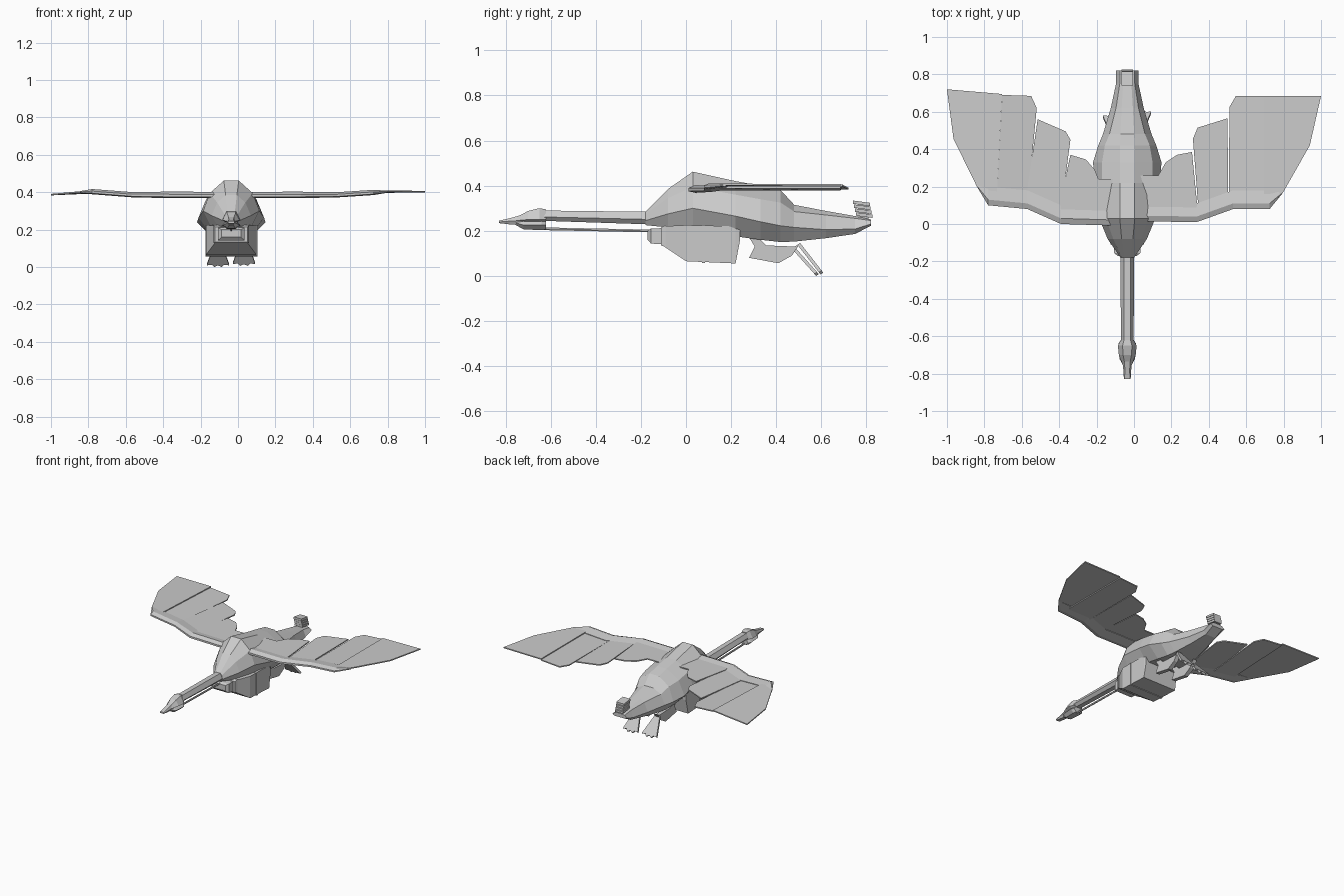
import bpy, bmesh, math
from mathutils import Vector

CX = -0.036  # body centre line
grey = bpy.data.materials.new("plain grey")
grey.diffuse_color = (0.6, 0.6, 0.6, 1)


def make(name, verts, faces):
    me = bpy.data.meshes.new(name)
    me.from_pydata(verts, [], faces)
    bm = bmesh.new()
    bm.from_mesh(me)
    bmesh.ops.recalc_face_normals(bm, faces=bm.faces)
    bm.to_mesh(me)
    bm.free()
    me.materials.append(grey)
    ob = bpy.data.objects.new(name, me)
    bpy.context.collection.objects.link(ob)
    return ob


def loft(name, rings):
    """Skin a row of equal-sized point rings and cap both ends."""
    n = len(rings[0])
    verts = [p for r in rings for p in r]
    faces = [tuple(range(n)), tuple(range((len(rings) - 1) * n, len(rings) * n))]
    for i in range(len(rings) - 1):
        for j in range(n):
            k = (j + 1) % n
            faces.append((i * n + j, i * n + k, i * n + n + k, i * n + n + j))
    return make(name, verts, faces)


def sym_ring(y, half):
    """Ring at depth y from (half width, z) points listed top to bottom."""
    return ([(CX + w, y, z) for w, z in half]
            + [(CX - w, y, z) for w, z in reversed(half)])


def rect(y, w, z0, z1):
    return sym_ring(y, [(w, z1), (w, z0)])


def hexa(y, w, z0, zm, z1, t=0.5):
    return sym_ring(y, [(w * t, z1), (w, zm), (w * t, z0)])


def side_prism(name, profile, x, width):
    return loft(name, [[(x + s * width / 2, y, z) for y, z in profile] for s in (-1, 1)])


# Body: eight-sided sections
# y, top half width/z, shoulder half width/z, side half width/z, bottom half width/z
body = [
    (-0.18, .018, .285, .030, .272, .036, .245, .020, .225),
    (-0.08, .030, .385, .075, .345, .105, .275, .070, .215),
    (0.03, .040, .462, .115, .395, .150, .300, .100, .200),
    (0.22, .039, .420, .135, .360, .175, .265, .110, .175),
    (0.33, .038, .400, .135, .340, .183, .240, .105, .160),
    (0.42, .038, .380, .120, .325, .155, .222, .095, .150),
    (0.48, .037, .315, .095, .285, .130, .215, .085, .152),
    (0.62, .030, .288, .060, .270, .088, .205, .060, .167),
    (0.75, .022, .265, .040, .255, .060, .208, .040, .186),
    (0.82, .022, .250, .040, .245, .060, .230, .040, .222),
]
loft("body", [sym_ring(b[0], list(zip(b[1::2], b[2::2]))) for b in body])

# Neck, head and beak
loft("neck", [hexa(-0.66, .034, .245, .262, .290), hexa(-0.15, .036, .228, .25, .284)])
loft("head", [hexa(-0.755, .024, .232, .245, .258), hexa(-0.70, .045, .238, .25, .288),
              hexa(-0.65, .050, .238, .25, .300), hexa(-0.62, .034, .240, .25, .295)])
loft("jaw", [hexa(-0.755, .022, .225, .235, .245), hexa(-0.72, .042, .206, .225, .248),
             hexa(-0.64, .048, .203, .225, .248), hexa(-0.62, .034, .206, .225, .245)])
loft("beak", [hexa(-0.83, .018, .234, .239, .245, .8), hexa(-0.78, .021, .228, .243, .256, .6),
              hexa(-0.73, .026, .225, .245, .270, .6)])

# Thin rod running under the neck to the nose of the box
loft("under_rod", [hexa(-0.64, .006, .203, .209, .215), hexa(-0.15, .006, .193, .199, .205)])

# Cargo box with tapered front, snout and strap
loft("cargo_box", [rect(-0.10, .085, .132, .22), rect(0.0, .135, .065, .225),
                   rect(0.22, .135, .055, .22), rect(0.24, .132, .16, .215)])
loft("box_front_frame", [rect(-0.11, .088, .135, .215), rect(-0.09, .095, .128, .225)])
loft("box_strap", [rect(0.07, .139, .058, .225), rect(0.085, .139, .057, .225)])
loft("snout", [rect(-0.17, .052, .160, .200), rect(-0.155, .070, .143, .210),
               rect(-0.09, .072, .140, .212)])

# Stacked tail block, leaning slightly
for i in range(4):
    z = 0.262 + i * 0.0175
    y = 0.790 - i * 0.004
    pts = [[(CX + sx * .031, y + sy * .037, zz + sy * -.005)
            for sx, sy in ((-1, -1), (1, -1), (1, 1), (-1, 1))] for zz in (z, z + .0145)]
    loft("tail_block_%d" % i, pts)
loft("tail_post", [rect(0.765, .022, .235, .328), rect(0.81, .022, .232, .322)])

# Legs and webbed feet
thigh = [(.28, .17), (.32, .17), (.355, .135), (.48, .13), (.505, .142),
         (.47, .09), (.41, .056), (.28, .08), (.305, .13)]
fan = [(-.018, 0), (.018, 0), (.060, .93), (.033, .90), (.020, 1),
       (0, .93), (-.020, 1), (-.033, .90), (-.060, .93)]
for side, x, top, tip in (("left", -0.107, (.475, .125), (.583, .004)),
                          ("right", 0.032, (.50, .142), (.603, .010))):
    side_prism(side + "_leg", thigh, x, 0.03)
    rings = []
    for dy, dz in ((-.006, -.004), (.006, .004)):
        rings.append([(x + u, top[0] + (tip[0] - top[0]) * v + dy,
                       top[1] + (tip[1] - top[1]) * v + dz) for u, v in fan])
    loft(side + "_foot", rings)


def wing_z(x):
    """Height of the wing's mid plane along the span."""
    pts = [(0, .385), (.56, .386), (.78, .403), (1.0, .394)]
    x = abs(x)
    for (a, za), (b, zb) in zip(pts, pts[1:]):
        if x <= b:
            return za + (zb - za) * (x - a) / (b - a)
    return pts[-1][1]


def feather(name, outline, step, tip_drop):
    """Thin plate following the wing plane, lowered a little toward the tip."""
    rings = []
    for t in (-.004, .004):
        rings.append([(x, y, wing_z(x) + step + t - tip_drop * max(0, abs(x) - .8) / .2)
                      for x, y in outline])
    loft(name, rings)


# Wings: arm leading edge, then feather plates with narrow gaps
wings = {
    "left": (.010,
             [(-.06, -.01), (-.39, 0), (-.57, .08), (-.78, .10), (-.84, .20)],
             [[(-.06, .03), (-.385, .03), (-.396, .11), (-.34, .37), (-.257, .345),
               (-.21, .29), (-.19, .24), (-.06, .24)],
              [(-.39, .03), (-.565, .10), (-.570, .19), (-.515, .56), (-.365, .495),
               (-.34, .45), (-.386, .10)],
              [(-.565, .10), (-.735, .12), (-.705, .69), (-.55, .685), (-.52, .62), (-.562, .185)],
              [(-.735, .12), (-.78, .12), (-.84, .20), (-.965, .455), (-1.0, .72), (-.705, .695)]]),
    "right": (-.006,
              [(.0, .015), (.335, .01), (.53, .08), (.725, .08), (.795, .165)],
              [[(.0, .03), (.33, .03), (.337, .11), (.31, .385), (.23, .37),
                (.17, .33), (.13, .26), (.0, .26)],
               [(.335, .03), (.50, .10), (.503, .19), (.50, .565), (.34, .515),
                (.315, .455), (.343, .10)],
               [(.50, .10), (.695, .10), (.695, .685), (.545, .685), (.51, .625), (.508, .185)],
               [(.695, .10), (.725, .10), (.795, .165), (.94, .42), (1.0, .685), (.695, .685)]]),
}
for side, (drop, lead, feathers) in wings.items():
    rings = []
    for i, (x, y) in enumerate(lead):
        z, last = wing_z(x), i == len(lead) - 1
        d = .012 if last else .10
        h = .006 if last else (.017 if i < 2 else .014)
        rings.append([(x, y, z - h * .6), (x, y, z + h * .2), (x, y + d * .3, z + h),
                      (x, y + d, z + .004), (x, y + d, z - .004), (x, y + d * .3, z - h)])
    loft(side + "_wing_arm", rings)
    for i, outline in enumerate(feathers):
        feather("%s_feather_%d" % (side, i), outline, (.004, .000, -.004, .003)[i], drop)
